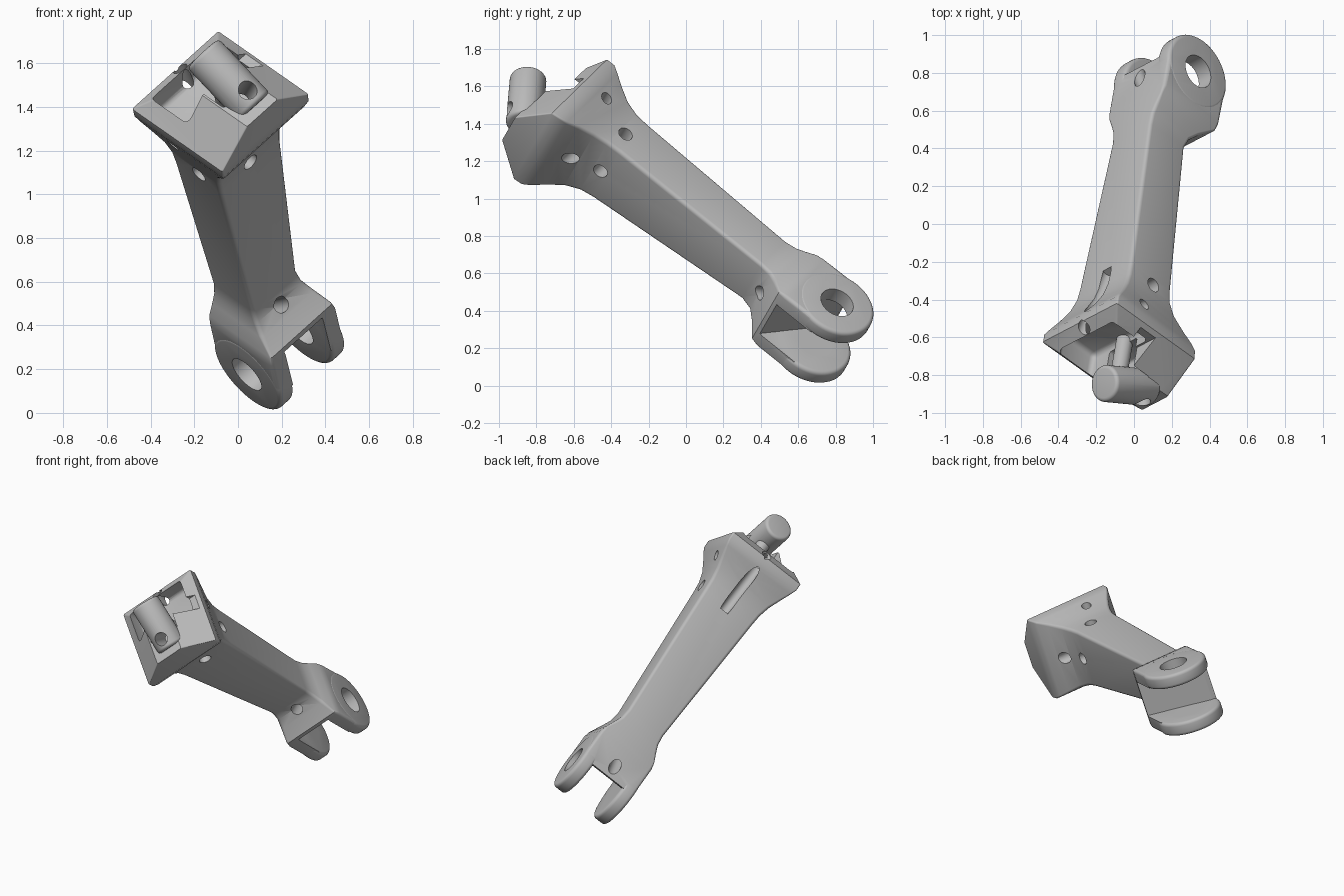
import bpy, bmesh, math
from mathutils import Vector, Matrix

cube = bpy.data.objects.get("Cube")
if cube:
    bpy.data.objects.remove(cube, do_unlink=True)

# Part frame: x = across the fork, y = along the arm to the head, z = arm depth
along = Vector((-0.137, -0.783, 0.607)).normalized()
across = Vector((0.69, 0.35, 0.63))
across = (across - along * across.dot(along)).normalized()
depth = across.cross(along)
FRAME = Matrix((across, along, depth)).transposed().to_4x4()
FRAME.translation = (0.19, 0.73, 0.31)

grey = bpy.data.materials.new("plain grey")
grey.use_nodes = True
colour = (0.5, 0.5, 0.5, 1)
grey.diffuse_color = colour
grey.node_tree.nodes["Principled BSDF"].inputs["Base Color"].default_value = colour


def finish(bm, name):
    bmesh.ops.recalc_face_normals(bm, faces=bm.faces)
    mesh = bpy.data.meshes.new(name)
    bm.to_mesh(mesh)
    bm.free()
    mesh.materials.append(grey)
    ob = bpy.data.objects.new(name, mesh)
    bpy.context.collection.objects.link(ob)
    ob.matrix_world = FRAME
    return ob


def rounded_ring(bm, y, half, low, high, r):
    """Rectangular section with rounded corners at station y."""
    ring = []
    corners = ((half - r, high - r), (r - half, high - r), (r - half, low + r), (half - r, low + r))
    for i, (cx, cz) in enumerate(corners):
        for k in range(5):
            t = math.pi / 2 * (i + k / 4)
            ring.append(bm.verts.new((cx + r * math.cos(t), y, cz + r * math.sin(t))))
    return ring


def loft(name, stations):
    bm = bmesh.new()
    rings = [rounded_ring(bm, *s) for s in stations]
    for a, b in zip(rings, rings[1:]):
        for i in range(len(a)):
            j = (i + 1) % len(a)
            bm.faces.new((a[i], a[j], b[j], b[i]))
    bm.faces.new(rings[0])
    bm.faces.new(rings[-1])
    return finish(bm, name)


def rod(name, start, end, r, soft=0.0, sides=48):
    """Cylinder between two points, with optional rounded rims."""
    start, end = Vector(start), Vector(end)
    d = end - start
    bm = bmesh.new()
    place = Matrix.Translation((start + end) / 2) @ d.to_track_quat('Z', 'Y').to_matrix().to_4x4()
    bmesh.ops.create_cone(bm, cap_ends=True, segments=sides, radius1=r, radius2=r,
                          depth=d.length, matrix=place)
    if soft:
        rims = [e for e in bm.edges if any(len(f.verts) > 4 for f in e.link_faces)]
        bmesh.ops.bevel(bm, geom=rims, offset=soft, segments=4, profile=0.5, affect='EDGES')
    return finish(bm, name)


def block(name, low, high, soft=0.0):
    bm = bmesh.new()
    low, high = Vector(low), Vector(high)
    size = high - low
    place = Matrix.Translation((low + high) / 2) @ Matrix.Diagonal((*size, 1))
    bmesh.ops.create_cube(bm, size=1, matrix=place)
    if soft:
        bmesh.ops.bevel(bm, geom=bm.edges[:], offset=soft, segments=4, profile=0.5, affect='EDGES')
    return finish(bm, name)


def prism(name, profile, half):
    """Side profile of (y, z) points, extruded across the arm."""
    bm = bmesh.new()
    face = bm.faces.new([bm.verts.new((-half, y, z)) for y, z in profile])
    out = bmesh.ops.extrude_face_region(bm, geom=[face])["geom"]
    bmesh.ops.translate(bm, vec=(2 * half, 0, 0),
                        verts=[v for v in out if isinstance(v, bmesh.types.BMVert)])
    return finish(bm, name)


def combine(target, tool, mode):
    m = target.modifiers.new(mode, 'BOOLEAN')
    m.operation = mode
    m.solver = 'EXACT'
    m.object = tool
    bpy.context.view_layer.update()
    bpy.context.view_layer.objects.active = target
    bpy.ops.object.modifier_apply(modifier=m.name)
    bpy.data.objects.remove(tool, do_unlink=True)


# Yoke, tapered shaft and flared head in one sweep: y, half width, low, high, corner radius
arm = loft("link_arm", [
    (0.0, 0.214, -0.21, 0.21, 0.02),
    (0.22, 0.214, -0.21, 0.205, 0.02),
    (0.265, 0.203, -0.21, 0.195, 0.012),
    (0.33, 0.175, -0.21, 0.12, 0.02),
    (0.38, 0.155, -0.208, 0.075, 0.02),
    (0.45, 0.147, -0.205, 0.056, 0.02),
    (1.42, 0.2, -0.212, 0.09, 0.022),
    (1.5, 0.206, -0.217, 0.1, 0.022),
    (1.58, 0.222, -0.236, 0.13, 0.02),
    (1.66, 0.25, -0.272, 0.185, 0.016),
    (1.72, 0.272, -0.305, 0.235, 0.012),
    (1.76, 0.285, -0.325, 0.255, 0.01),
    (1.81, 0.285, -0.325, 0.26, 0.01),
    (1.97, 0.1, -0.12, 0.27, 0.01),
])

# Slanted fork slot
combine(arm, prism("slot_cutter", [(-0.14, -0.4), (0.367, 0.4), (-0.5, 0.4), (-0.5, -0.4)], 0.125),
        'DIFFERENCE')

# Round fork lugs with rounded rims
for s in (-1, 1):
    combine(arm, rod("fork_lug", (s * 0.124, 0, 0), (s * 0.216, 0, 0), 0.215, 0.022, 64), 'UNION')

# Head recess, its central trough and side notch
combine(arm, block("recess_cutter", (-0.215, 1.74, -0.265), (0.215, 2.2, -0.02), 0.03), 'DIFFERENCE')
combine(arm, block("trough_cutter", (-0.09, 1.77, -0.1), (0.12, 2.2, 0.11), 0.015), 'DIFFERENCE')
combine(arm, block("notch_cutter", (0.1, 1.83, -0.12), (0.4, 2.2, -0.01)), 'DIFFERENCE')

# Support post and tilted pin above the recess
combine(arm, rod("pin_post", (0.02, 1.7, -0.02), (0.02, 2.0, -0.02), 0.045), 'UNION')
combine(arm, rod("pin", (0.02, 1.925, 0.19), (0.02, 2.09, -0.11), 0.098, 0.02), 'UNION')

# Bores: pivot, pin cross hole, head bolt holes, yoke drain hole, rear oil groove
bores = [
    ((-0.5, 0, 0), (0.5, 0, 0), 0.093),
    ((0.02, 2.12, 0.21), (0.02, 1.86, 0.08), 0.044),
    ((-0.5, 1.465, -0.04), (0.5, 1.465, -0.04), 0.04),
    ((-0.5, 1.667, -0.117), (0.5, 1.667, -0.117), 0.032),
    ((0, 1.456, 0.4), (0, 1.456, -0.1), 0.04),
    ((0, 1.62, 0.4), (0, 1.62, -0.1), 0.04),
    ((0, -0.01, -0.3), (0, 0.59, 0.3), 0.038),
    ((0.01, 2.0, -0.335), (0.01, 1.38, -0.195), 0.035),
]
for start, end, r in bores:
    combine(arm, rod("bore_cutter", start, end, r), 'DIFFERENCE')

# Smooth shading with crisp machined edges
bpy.ops.object.select_all(action='DESELECT')
arm.select_set(True)
bpy.context.view_layer.objects.active = arm
bpy.ops.object.shade_smooth_by_angle(angle=math.radians(30))
